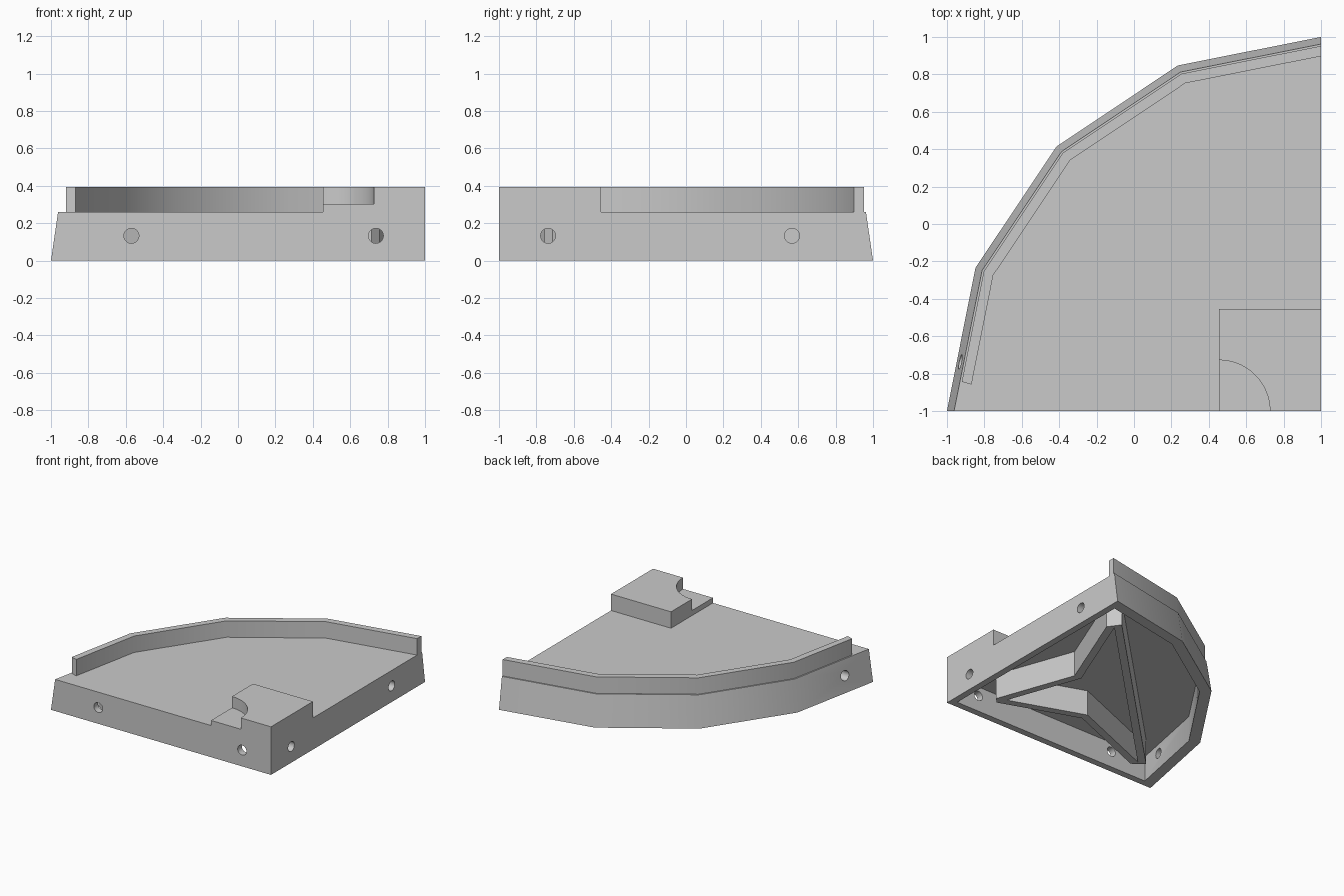
import bpy, bmesh
from math import sin, cos, tan, pi
from mathutils import Vector

old = bpy.data.objects.get("Cube")
if old:
    bpy.data.objects.remove(old, do_unlink=True)

gray = bpy.data.materials.new("plain_gray")
gray.use_nodes = True
COLOR = (0.59, 0.59, 0.59, 1)
gray.diffuse_color = COLOR
gray.node_tree.nodes["Principled BSDF"].inputs["Base Color"].default_value = COLOR

WALL = 0.055       # straight wall thickness
RIB = 0.06         # rib thickness
DECK = 0.26        # top of the floor plate
CEILING = 0.21     # underside of the floor plate
TOP = 0.395
STEP = pi / 8
parts = []


def prism(name, lower, z0, z1, upper=None, cutter=False):
    """Solid between a lower and an upper outline with equal point counts."""
    bm = bmesh.new()
    a = [bm.verts.new((x, y, z0)) for x, y in lower]
    b = [bm.verts.new((x, y, z1)) for x, y in (upper or lower)]
    bm.faces.new(a)
    bm.faces.new(b)
    for i in range(len(a)):
        j = (i + 1) % len(a)
        bm.faces.new((a[i], a[j], b[j], b[i]))
    bmesh.ops.recalc_face_normals(bm, faces=bm.faces)
    mesh = bpy.data.meshes.new(name)
    bm.to_mesh(mesh)
    bm.free()
    mesh.materials.append(gray)
    ob = bpy.data.objects.new(name, mesh)
    bpy.context.collection.objects.link(ob)
    if cutter:
        ob.hide_render = True
    else:
        parts.append(ob)
    return ob


def cut(target, cutter):
    """Subtract the cutter, apply, and discard the cutter."""
    mod = target.modifiers.new("cut", 'BOOLEAN')
    mod.operation = 'DIFFERENCE'
    mod.solver = 'EXACT'
    mod.object = cutter
    bpy.ops.object.select_all(action='DESELECT')
    bpy.context.view_layer.objects.active = target
    target.select_set(True)
    bpy.ops.object.modifier_apply(modifier=mod.name)
    bpy.data.objects.remove(cutter, do_unlink=True)


def arc(r, first=0):
    """Faceted quarter arc about the square corner."""
    return [Vector((1 - r * cos(i * STEP), -1 + r * sin(i * STEP)))
            for i in range(first, 5)]


def mirror(points):
    """Reflect across the diagonal through the square corner."""
    return [(-y, -x) for x, y in reversed(points)]


def inset(points, d):
    """Mitred inward offset of a counter-clockwise outline."""
    result = []
    for i, p in enumerate(points):
        p, q, r = Vector(p), Vector(points[i - 1]), Vector(points[(i + 1) % len(points)])
        u, v = (p - q).normalized(), (r - p).normalized()
        n, m = Vector((-u.y, u.x)), Vector((-v.y, v.x))
        result.append(p + (n + m) * d / (1 + n.dot(m)))
    return result


# Tapered body with a hollow underside
corner = [(1, -1)]
body = prism("tile_body", corner + arc(2), 0, DECK, corner + arc(1.962))
r_in = 1.91
slant = [(1 - r_in + tan(STEP / 2) * WALL, -1 + WALL)]
hollow = ([(1 - WALL, -1 + WALL)] + slant + [tuple(p) for p in arc(r_in, 1)[:-1]]
          + mirror(slant))
cut(body, prism("hollow_cutter", hollow, -0.1, CEILING, cutter=True))

# Connection holes through the walls
for axis, x, y in (('y', -0.57, -0.97), ('y', 0.737, -0.97),
                   ('x', 0.97, -0.737), ('x', 0.97, 0.567), ('x', -0.92, -0.737)):
    rot = (pi / 2, 0, 0) if axis == 'y' else (0, pi / 2, 0)
    bpy.ops.mesh.primitive_cylinder_add(vertices=32, radius=0.04, depth=0.2,
                                        location=(x, y, 0.133), rotation=rot)
    drill = bpy.context.object
    drill.hide_render = True
    drill.data.materials.append(gray)
    cut(body, drill)

# Triangular stiffening rib with pinched sides and clipped corners
pinch = (0.525, -0.07)
half = [(0.757, -0.715), pinch, (0.815, 0.65), (0.745, 0.745)]
rib = prism("stiffening_rib", half + mirror(half), 0, CEILING + 0.01)
sharp = [pinch, (0.926, 0.926)]
core = inset([(0.781, -0.781)] + sharp + mirror(sharp), RIB)
cut(rib, prism("rib_cutter", core, -0.1, DECK + 0.1, cutter=True))

# Raised rim along the arc, stopping short at one end
outer, inner = arc(1.952), arc(1.897)
for line, stop in ((outer, 0.21), (inner, 0.195)):
    line[0] = line[0].lerp(line[1], stop)
prism("raised_rim", outer + inner[::-1], DECK, TOP)

# Corner block with a quarter-round notch and its lower step
edge, notch = 0.455, 0.272
curve = [(edge + notch * sin(i * pi / 48), -1 + notch * cos(i * pi / 48)) for i in range(25)]
prism("corner_block", [(1, -1), (1, -edge), (edge, -edge)] + curve, DECK, TOP)
prism("notch_step", [(edge, -1)] + curve, DECK, 0.302)

# Smooth the shallow facets, keep hard edges
bpy.ops.object.select_all(action='DESELECT')
for ob in parts:
    ob.select_set(True)
bpy.context.view_layer.objects.active = body
bpy.ops.object.shade_smooth_by_angle(angle=pi / 6)
